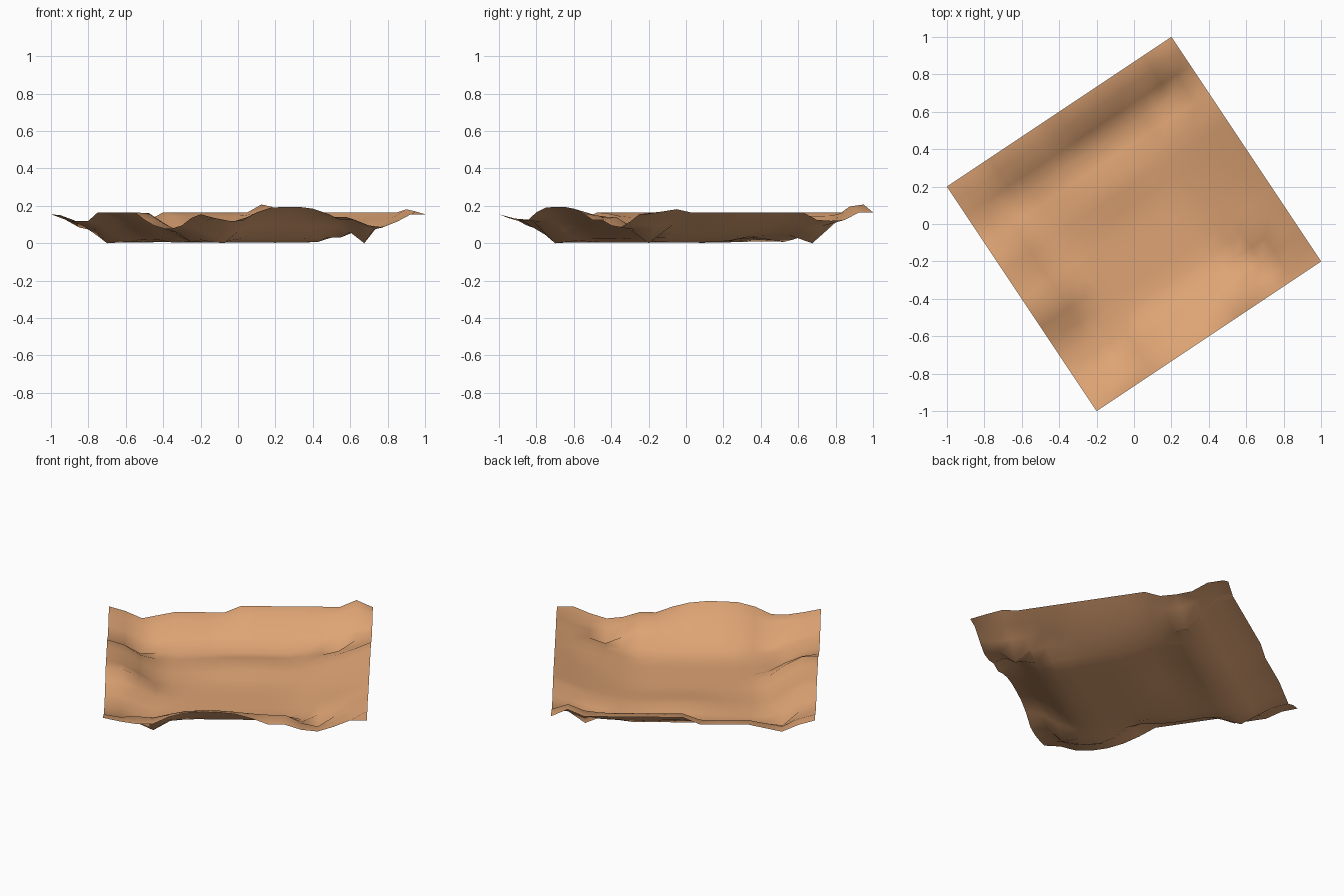
import bpy, bmesh, math

N = 16  # cells per side

# Rim heights along the four edges
FRONT = [.155, .135, .12, .12, .165, .19, .195, .195, .185, .16, .125, .125, .095, .085, .115, .155, .155]
BACK = [.155, .115, .085, .105, .125, .125, .125, .125, .165, .165, .165, .165, .165, .165, .165, .207, .165]
LEFT = [.155, .135, .095, .08, .08, .095, .125, .165, .165, .165, .165, .165, .12, .12, .12, .15, .155]
RIGHT = [.155, .17, .182, .165, .165, .165, .165, .165, .165, .165, .165, .165, .125, .12, .125, .165, .165]

# Local bumps and dips: (column, row, height change, column spread, row spread)
DETAILS = [(10.5, 1.4, .045, 1.0, 1.0), (8.5, 10.8, .038, 2.7, 1.2),
           (13.5, 4, .02, 1.0, 1.0), (2, 6.7, .04, 1.1, .9), (2.2, 4.2, -.03, .8, .8),
           (3, 2.2, -.05, .7, .6), (2.4, 1, .03, .8, .5),
           (2, 13, -.03, .8, .8), (14.5, 14.4, .03, .7, .6)]
PITS = ((3, 2), (13, 2), (2, 13), (14, 13))


def falloff(d, end, start=0):
    t = min(max((d - start) / (end - start), 0), 1)
    return 1 - t * t * (3 - 2 * t)


def height(i, j):
    if (i, j) in PITS:
        return 0
    # Rim height sinks smoothly into the shallow basin, gentler on the right
    z = max(FRONT[i] * falloff(j, 3.9), BACK[i] * falloff(N - j, 3.2, .4),
            LEFT[j] * falloff(i, 3.7), RIGHT[j] * max(1 - (N - i) / 5.5, 0) ** 1.5)
    if 0 < i < N and 0 < j < N:
        for ci, cj, h, si, sj in DETAILS:
            z += h * math.exp(-((i - ci) / si) ** 2 / 2 - ((j - cj) / sj) ** 2 / 2)
    return max(z, .005)


# Ground sheet, turned in plan
bm = bmesh.new()
grid = []
for j in range(N + 1):
    v = j / N
    row = []
    for i in range(N + 1):
        u = i / N
        row.append(bm.verts.new((-.2 + 1.2 * u - .8 * v, -1 + .8 * u + 1.2 * v, height(i, j))))
    grid.append(row)
for j in range(N):
    for i in range(N):
        f = bm.faces.new((grid[j][i], grid[j][i + 1], grid[j + 1][i + 1], grid[j + 1][i]))
        f.smooth = True
mesh = bpy.data.meshes.new("terrain_sheet")
bm.to_mesh(mesh)
bm.free()
terrain = bpy.data.objects.new("terrain_sheet", mesh)
bpy.context.collection.objects.link(terrain)

# Sandy brown colour
mat = bpy.data.materials.new("sandy_brown")
mat.diffuse_color = (.73, .37, .175, 1)
mesh.materials.append(mat)
